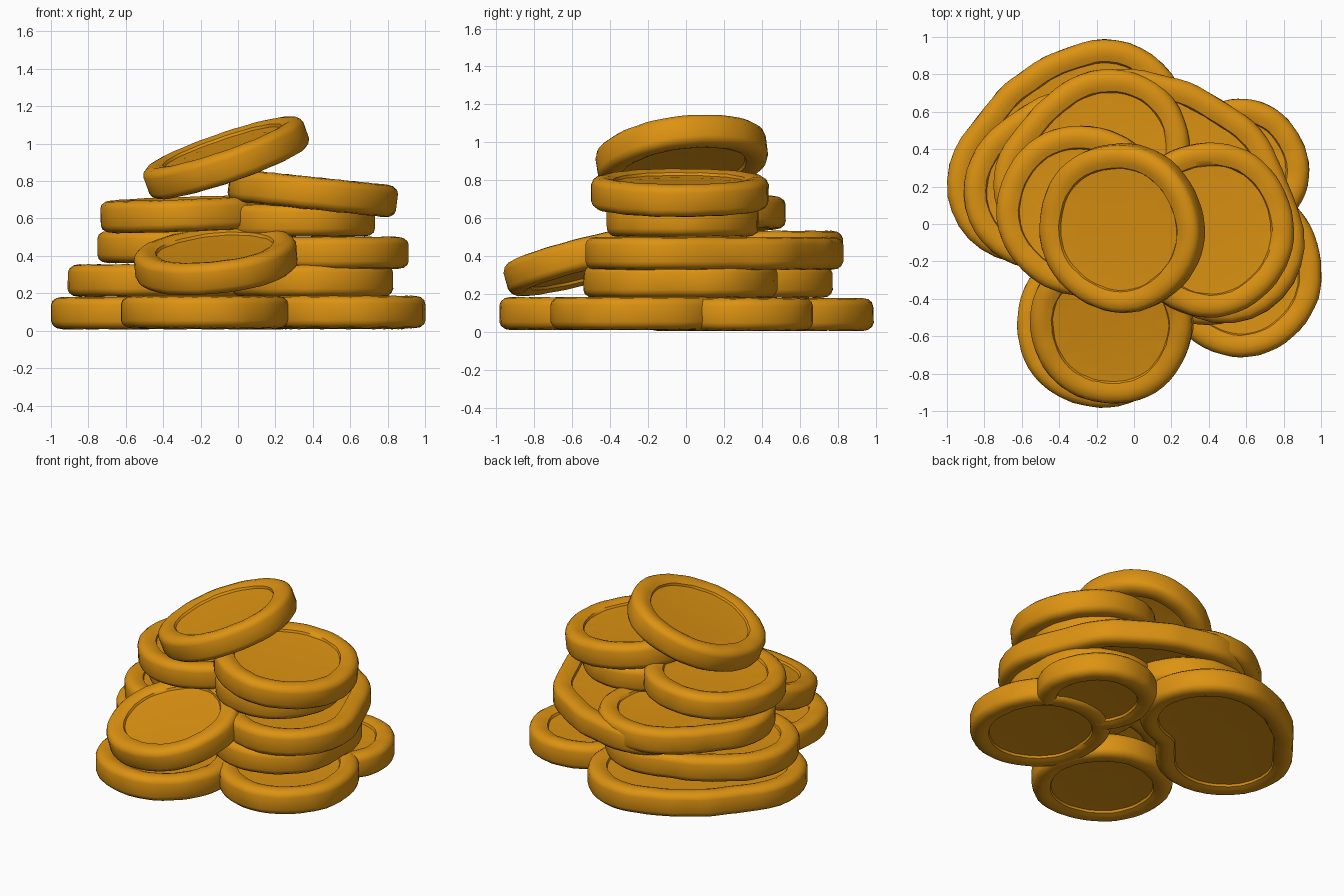
import bpy, bmesh, random
from math import sin, cos, pi, radians, sqrt
from mathutils import Vector, Matrix

random.seed(4)
cube = bpy.data.objects.get("Cube")
if cube:
    bpy.data.objects.remove(cube)

gold = bpy.data.materials.new("gold")
gold.use_nodes = True
colour = (0.72, 0.29, 0.006, 1)
gold.diffuse_color = colour
gold.node_tree.nodes["Principled BSDF"].inputs["Base Color"].default_value = colour

SEGMENTS = 56
HALF = 0.088  # half the coin thickness
# upper half of the coin section: (distance in from the edge, height)
SECTION = [(0, 0.045), (0.008, 0.066), (0.028, 0.082), (0.06, HALF), (0.09, 0.083),
           (0.118, 0.073), (0.124, 0.058), (0.2, 0.054)]


def along(path, steps=10):
    """Points spaced evenly along a polyline."""
    pts = [Vector(path[0])]
    for a, b in zip(path, path[1:]):
        pts += [Vector(a).lerp(Vector(b), i / steps) for i in range(1, steps + 1)]
    return pts


def reach(origin, angle, discs, radius):
    """Distance from origin to the outline of discs merged along a path."""
    d = Vector((cos(angle), sin(angle)))
    best = 0.05
    for c in discs:
        rel = c - origin
        t = rel.dot(d)
        h = radius ** 2 - (rel.length_squared - t * t)
        if h >= 0:
            best = max(best, t + sqrt(h))
    return best


def coin(name, path, z, radius=0.43, tilt_x=0, tilt_y=0, tucked_under=None):
    """A rimmed coin; several path points give a stretched, merged coin."""
    discs = along(path)
    origin = discs[len(discs) // 2]
    rings = SECTION[::-1] + [(i, -h) for i, h in SECTION]
    phase = random.uniform(0, 2 * pi)
    bm = bmesh.new()
    loops = []
    for inset, h in rings:
        loop = []
        for s in range(SEGMENTS):
            a = 2 * pi * s / SEGMENTS
            wobble = 0.003 * sin(5 * a + phase) + random.uniform(-0.002, 0.002)
            r = reach(origin, a, discs, radius - inset) + wobble
            loop.append(bm.verts.new((r * cos(a), r * sin(a), h * (1 - 0.03 * abs(sin(7 * a + phase))))))
        loops.append(loop)
    for upper, lower in zip(loops, loops[1:]):
        for s in range(SEGMENTS):
            n = (s + 1) % SEGMENTS
            bm.faces.new((upper[s], lower[s], lower[n], upper[n]))
    # recessed centres
    bm.faces.new(loops[0])
    bm.faces.new(loops[-1][::-1])
    bmesh.ops.recalc_face_normals(bm, faces=bm.faces)
    # drop the part swallowed by a neighbouring coin
    if tucked_under:
        gap = Vector(tucked_under) - origin
        inside = [f for f in bm.faces if (f.calc_center_median().xy - gap).length < 0.38]
        bmesh.ops.delete(bm, geom=inside, context='FACES')
    mesh = bpy.data.meshes.new(name)
    bm.to_mesh(mesh)
    bm.free()
    mesh.materials.append(gold)
    obj = bpy.data.objects.new(name, mesh)
    bpy.context.collection.objects.link(obj)
    obj.matrix_world = (Matrix.Translation((origin.x, origin.y, z))
                        @ Matrix.Rotation(radians(tilt_y), 4, 'Y')
                        @ Matrix.Rotation(radians(tilt_x), 4, 'X'))
    bpy.ops.object.select_all(action='DESELECT')
    obj.select_set(True)
    bpy.context.view_layer.objects.active = obj
    bpy.ops.object.shade_smooth_by_angle(angle=radians(40))


# bottom layer
coin("bottom_front_coin", [(-0.18, -0.535)], 0.099, 0.447)
coin("bottom_side_coin", [(0.57, -0.28), (0.57, -0.22)], 0.1)
coin("bottom_back_side_coin", [(0.555, 0.29)], 0.095, 0.38, tucked_under=(0.57, -0.24))
coin("bottom_back_coin", [(-0.565, 0.22), (-0.4, 0.42), (-0.28, 0.51), (-0.15, 0.55)], 0.094, 0.435)
# second layer
coin("second_side_coin", [(0.4, -0.11), (0.4, 0.05)], 0.268)
coin("second_back_coin", [(-0.48, 0.18), (-0.32, 0.29), (-0.13, 0.34)], 0.268)
coin("leaning_front_coin", [(-0.12, -0.53)], 0.375, 0.435, 14, -6)
# third layer, the back coin lying on a stretched side coin
coin("third_back_coin", [(-0.32, 0.21), (-0.23, 0.32), (-0.13, 0.4)], 0.448)
coin("third_side_coin", [(-0.03, 0.4), (0.13, 0.36), (0.35, 0.23), (0.485, -0.1)], 0.416)
# upper stacks
coin("fourth_side_coin", [(0.33, -0.02)], 0.59, 0.4)
coin("fourth_left_coin", [(-0.28, 0.075)], 0.623, 0.453, 1, -2)
coin("fifth_side_coin", [(0.398, -0.045), (0.398, -0.015)], 0.735, 0.452, 0, 6)
coin("top_coin", [(-0.065, -0.02)], 0.925, 0.452, 7, -19)
